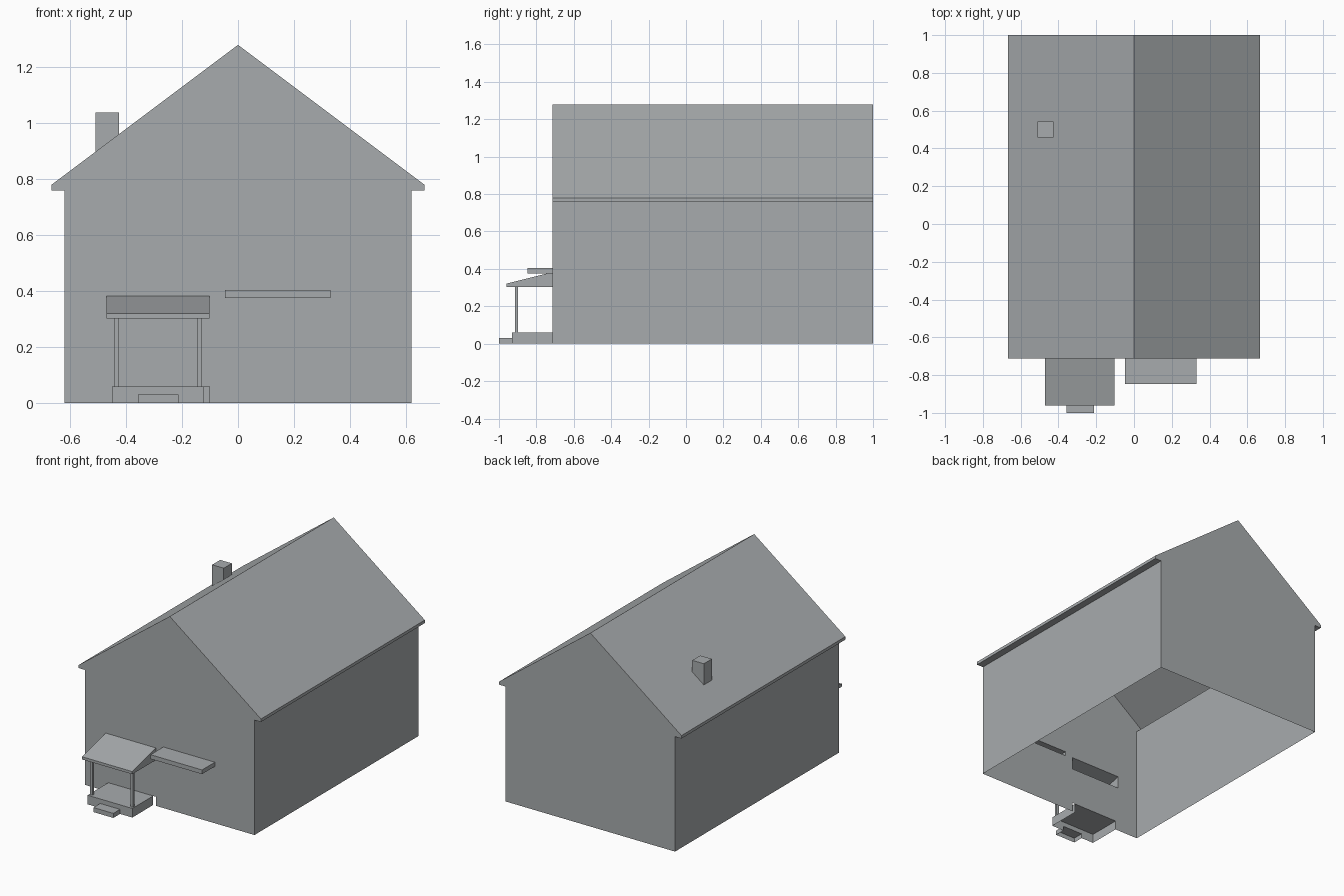
import bpy, bmesh
from mathutils import Vector

cube = bpy.data.objects.get("Cube")
if cube:
    bpy.data.objects.remove(cube, do_unlink=True)

grey = bpy.data.materials.new("plain grey")
grey.use_nodes = True
colour = (0.39, 0.41, 0.42, 1)
grey.diffuse_color = colour
grey.node_tree.nodes["Principled BSDF"].inputs["Base Color"].default_value = colour

BACK, FRONT, DOWN, UP = Vector((0, 1, 0)), Vector((0, -1, 0)), Vector((0, 0, -1)), Vector((0, 0, 1))


def cut_opening(bm, direction, lo, hi):
    """Remove the part of the faces turned to direction that lies in the box lo-hi."""
    def facing():
        return [f for f in bm.faces if f.normal.dot(direction) > 0.75]
    for axis in range(3):
        if abs(direction[axis]) > 0.9:
            continue
        normal = Vector([float(i == axis) for i in range(3)])
        for corner in (lo, hi):
            faces = facing()
            geom = set(faces)
            for f in faces:
                geom.update(f.edges, f.verts)
            bmesh.ops.bisect_plane(bm, geom=list(geom), dist=1e-5,
                                   plane_co=normal * corner[axis], plane_no=normal)
            bm.normal_update()
    inside = [f for f in facing()
              if all(a - 0.01 < c < b + 0.01
                     for a, c, b in zip(lo, f.calc_center_median(), hi))]
    bmesh.ops.delete(bm, geom=inside, context='FACES')


def prism(name, profile, along, start, end, open_sides=(), openings=()):
    """Extrude a profile along x or y, then leave the given sides open."""
    bm = bmesh.new()
    def place(a, z, d):
        return (d, a, z) if along == "x" else (a, d, z)
    face = bm.faces.new([bm.verts.new(place(a, z, start)) for a, z in profile])
    ext = bmesh.ops.extrude_face_region(bm, geom=[face], use_keep_orig=True)
    moved = [v for v in ext["geom"] if isinstance(v, bmesh.types.BMVert)]
    bmesh.ops.translate(bm, verts=moved, vec=place(0, 0, end - start))
    bmesh.ops.recalc_face_normals(bm, faces=bm.faces)
    bm.normal_update()
    floor = min(v.co.z for v in bm.verts)
    gone = [f for f in bm.faces for d in open_sides
            if f.normal.dot(d) > 0.75
            and (d is not DOWN or min(v.co.z for v in f.verts) < floor + 1e-4)]
    bmesh.ops.delete(bm, geom=gone, context='FACES')
    for direction, lo, hi in openings:
        cut_opening(bm, direction, lo, hi)
    mesh = bpy.data.meshes.new(name)
    bm.to_mesh(mesh)
    bm.free()
    mesh.materials.append(grey)
    obj = bpy.data.objects.new(name, mesh)
    bpy.context.collection.objects.link(obj)
    return obj


def box(name, x, y, z, **options):
    return prism(name, [(x[0], z[0]), (x[1], z[0]), (x[1], z[1]), (x[0], z[1])],
                 "y", y[0], y[1], **options)


# Main dimensions
wall, eave, front, ridge, eave_top = 0.62, 0.667, -0.713, 1.28, 0.78
slope = (ridge - eave_top) / eave


def roof_z(x):
    return ridge - abs(x) * slope


roof_normal = Vector((-slope, 0, 1)).normalized()

# House shell with eaves, open below and into the parts attached to it
half = [(wall, 0), (wall, 0.76), (eave, 0.76), (eave, eave_top)]
outline = half + [(0, ridge)] + [(-x, z) for x, z in reversed(half)]
prism("house_shell", outline, "y", front, 1, open_sides=[DOWN], openings=[
    (FRONT, (-0.47, front, 0.303), (-0.102, front, 0.383)),
    (FRONT, (-0.45, front, 0), (-0.122, front, 0.06)),
    (FRONT, (-0.047, front, 0.376), (0.33, front, 0.404)),
    (roof_normal, (-0.51, 0.458, 0.8), (-0.425, 0.542, 1)),
])

# Chimney
left, right = -0.51, -0.425
prism("chimney", [(left, roof_z(left)), (right, roof_z(right)), (right, 1.038), (left, 1.038)],
      "y", 0.458, 0.542, open_sides=[-roof_normal])

# Flat canopy on the front wall
box("window_canopy", (-0.047, 0.33), (-0.847, front), (0.376, 0.404), open_sides=[BACK])

# Porch: platform, step, sloped roof and two posts
box("porch_platform", (-0.45, -0.122), (-0.93, front), (0, 0.06), open_sides=[BACK, DOWN],
    openings=[(FRONT, (-0.358, -0.93, 0), (-0.212, -0.93, 0.03))])
box("porch_step", (-0.358, -0.212), (-1, -0.93), (0, 0.03), open_sides=[BACK, DOWN])
prism("porch_roof", [(-0.96, 0.303), (-0.96, 0.321), (front, 0.383), (front, 0.303)],
      "x", -0.47, -0.102, open_sides=[BACK])
for side, x in (("right", -0.443), ("left", -0.147)):
    box("porch_post_" + side, (x, x + 0.018), (-0.914, -0.897), (0.06, 0.303),
        open_sides=[DOWN, UP])
